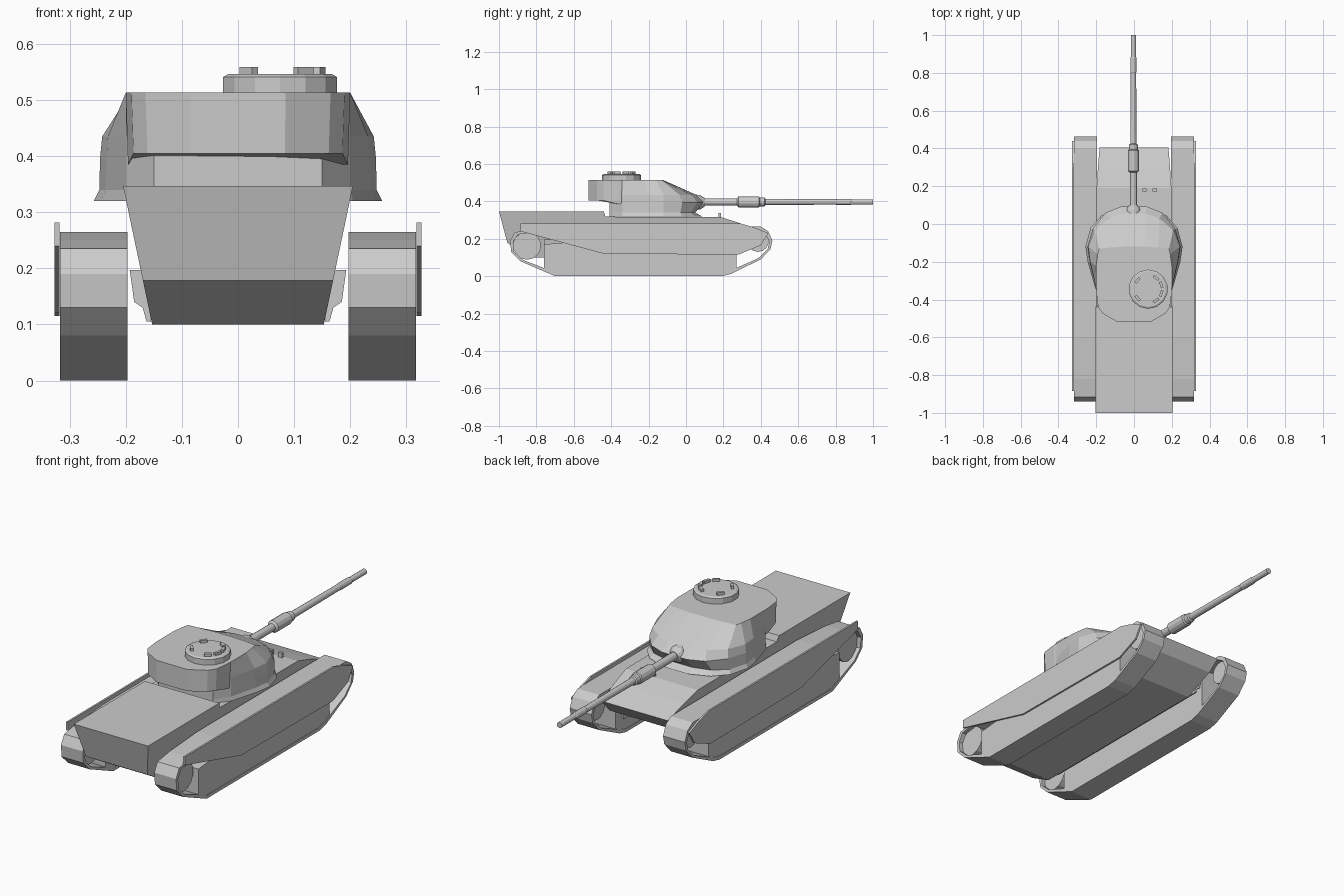
import bpy, bmesh, math

if "Cube" in bpy.data.objects:
    bpy.data.objects.remove(bpy.data.objects["Cube"])


def make(name, verts, faces, mirror=False):
    bm = bmesh.new()
    vs = [bm.verts.new(v) for v in verts]
    for f in faces:
        bm.faces.new([vs[i] for i in f])
    bmesh.ops.recalc_face_normals(bm, faces=bm.faces)
    me = bpy.data.meshes.new(name)
    bm.to_mesh(me)
    bm.free()
    ob = bpy.data.objects.new(name, me)
    bpy.context.collection.objects.link(ob)
    if mirror:
        ob.modifiers.new("mirror", 'MIRROR')
    return ob


def loft(name, rings, mirror=False, closed=False):
    """Skin equal-length rings; cap the ends, or join last ring to first."""
    n, m = len(rings[0]), len(rings)
    verts = [p for r in rings for p in r]
    faces = []
    for k in range(m if closed else m - 1):
        a, b = k * n, (k + 1) % m * n
        faces += [(a + i, a + (i + 1) % n, b + (i + 1) % n, b + i) for i in range(n)]
    if not closed:
        faces += [tuple(range(n)), tuple(range((m - 1) * n, m * n))]
    return make(name, verts, faces, mirror)


def prism(name, profile, xa, xb, mirror=False):
    """Extrude a (y, z) profile between x = xa(z) and x = xb(z)."""
    return loft(name, [[(f(z), y, z) for y, z in profile] for f in (xa, xb)], mirror)


def const(v):
    return lambda z: v


def lathe(name, profile, center, axis, n, mirror=False):
    """Stack circular rings (offset, radius) along an axis."""
    cx, cy, cz = center
    rings = []
    for d, r in profile:
        ring = []
        for i in range(n):
            t = 2 * math.pi * (i + 0.5) / n
            u, v = r * math.cos(t), r * math.sin(t)
            p = {'X': (d, u, v), 'Y': (u, d, v), 'Z': (u, v, d)}[axis]
            ring.append((cx + p[0], cy + p[1], cz + p[2]))
        rings.append(ring)
    return loft(name, rings, mirror)


def box(name, c, s, rot=0):
    ob = prism(name, [(-s[1] / 2, -s[2] / 2), (s[1] / 2, -s[2] / 2),
                      (s[1] / 2, s[2] / 2), (-s[1] / 2, s[2] / 2)],
               const(-s[0] / 2), const(s[0] / 2))
    ob.location = c
    ob.rotation_euler[2] = rot
    return ob


# Hull: side profile with flared sides and raised engine deck
hull = [(-1, .347), (-.44, .347), (-.43, .318), (.19, .315), (.23, .302), (.29, .283),
        (.405, .24), (.36, .18), (.22, .10), (-.82, .10), (-.955, .178)]
prism("hull", hull, lambda z: -(.153 + (z - .1) * .21), lambda z: .153 + (z - .1) * .21)

# Track bands: hollow loops
outer = [(-.70, 0), (.19, 0), (.24, .012), (.40, .09), (.452, .145), (.462, .19),
         (.44, .24), (.40, .265), (-.60, .265), (-.82, .25), (-.915, .235),
         (-.94, .19), (-.935, .13), (-.885, .08)]
inner = [(-.24 + (y + .24) * .977, .133 + (z - .133) * .88) for y, z in outer]
loft("track", [[(x, y, z) for y, z in p] for x, p in
               ((.197, outer), (.317, outer), (.317, inner), (.197, inner))],
     mirror=True, closed=True)

# Running gear: wheel block, end wheels, inner suspension strip, side skirt
gear = [(-.76, .03), (-.69, .004), (.19, .004), (.27, .035), (.27, .25), (-.60, .25), (-.65, .18), (-.76, .17)]
prism("wheel_block", gear, const(.199), const(.314), True)
lathe("drive_wheel", [(-.04, .075), (.04, .075)], (.257, -.85, .163), 'X', 14, True)
lathe("idler_wheel", [(-.04, .058), (.04, .058)], (.257, .385, .188), 'X', 14, True)
strip = [(.155, .105), (.163, .105), (.17, .13), (.185, .14), (.193, .197), (.165, .197)]
loft("suspension_strip", [[(x, y, z) for x, z in strip] for y in (-.76, .27)], True)
skirt = [(-.885, .282), (.29, .282), (.36, .262), (.44, .23), (.40, .165), (.28, .115),
         (-.44, .12), (-.885, .24)]
prism("side_skirt", skirt, const(.318), const(.327), True)

# Turret body: rings of half outlines stacked upward
levels = [
    (.32, [(.07, .085), (.17, .045), (.23, -.02), (.257, -.12), (.245, -.2), (.205, -.34), (.15, -.41)]),
    (.34, [(.07, .05), (.16, .025), (.22, -.03), (.247, -.12), (.236, -.2), (.2, -.34), (.15, -.41)]),
    (.395, [(.07, .092), (.15, .06), (.216, -.02), (.246, -.12), (.234, -.2), (.2, -.34), (.15, -.41)]),
    (.435, [(.06, .055), (.135, .03), (.208, -.035), (.242, -.12), (.232, -.2), (.2, -.34), (.15, -.41)]),
    (.513, [(.06, -.12), (.13, -.125), (.185, -.13), (.192, -.16), (.2, -.22), (.2, -.34), (.15, -.41)])]
loft("turret_body", [[(x, y, z) for x, y in h] + [(-x, y, z) for x, y in reversed(h)]
                     for z, h in levels])

# Turret bustle overhanging the engine deck
half = [(.195, -.25), (.2, -.36), (.19, -.44), (.165, -.475), (.085, -.52)]
outline = half + [(-x, y) for x, y in reversed(half)]
loft("turret_bustle", [[(x * s, y, .385 if low and y > -.4 else z) for x, y in outline]
                       for z, s, low in ((.405, .98, True), (.513, 1, False))])

# Gun: mantlet, barrel with bore evacuator and muzzle rings
lathe("mantlet", [(.03, .045), (.075, .04), (.10, .024)], (-.003, 0, .395), 'Y', 12)
lathe("gun_barrel", [(.05, .02), (.272, .019), (.28, .03), (.39, .03), (.395, .024),
                     (.42, .024), (.425, .017), (.80, .015), (.805, .017), (.88, .017),
                     (.885, .014), (1, .014)], (-.003, 0, .397), 'Y', 12)

# Cupola with hatch periscopes
cx, cy = .075, -.345
lathe("cupola", [(.505, .104), (.541, .104), (.546, .095)], (cx, cy, 0), 'Z', 14)
for deg in (-140, -55, -18, 18, 55, 140):
    a = math.radians(deg)
    box("periscope", (cx + .073 * math.cos(a), cy + .073 * math.sin(a), .55),
        (.014, .034, .018), a)

# Headlamps on the glacis
for x in (.055, .11):
    box("headlamp", (x, .18, .325), (.022, .014, .028))
